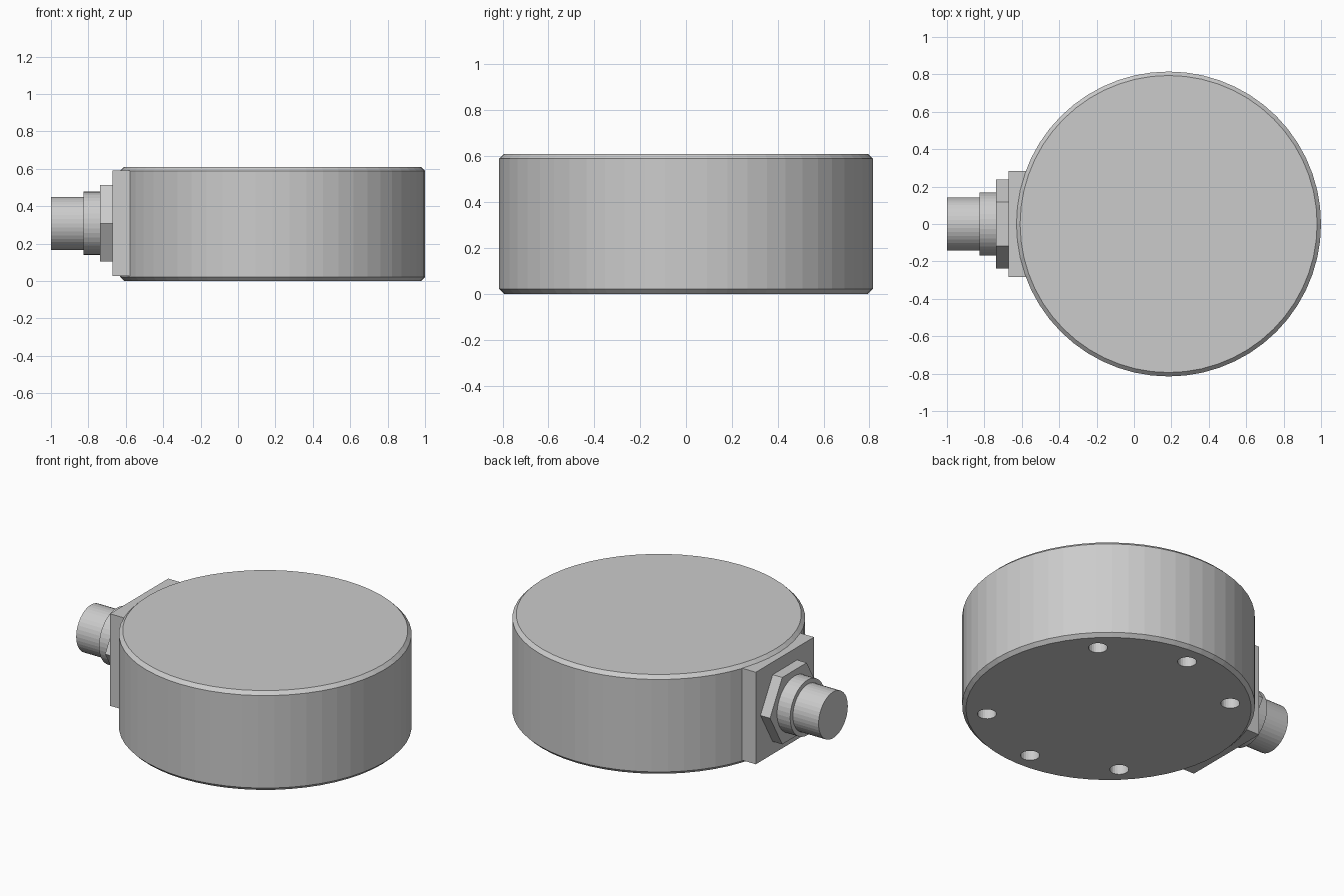
import bpy, bmesh, math
from mathutils import Matrix, Vector

if "Cube" in bpy.data.objects:
    bpy.data.objects.remove(bpy.data.objects["Cube"])

CX, R, H = 0.185, 0.815, 0.61      # body centre, radius, height
AXIS_Z = 0.308                     # connector axis height


def make_object(name, bm):
    bmesh.ops.recalc_face_normals(bm, faces=bm.faces)
    mesh = bpy.data.meshes.new(name)
    bm.to_mesh(mesh)
    bm.free()
    ob = bpy.data.objects.new(name, mesh)
    bpy.context.collection.objects.link(ob)
    return ob


def rod_x(name, x0, x1, radius, sides):
    """Cylinder or prism along x, with a corner pointing to +-y."""
    bm = bmesh.new()
    m = (Matrix.Translation(((x0 + x1) / 2, 0, AXIS_Z))
         @ Matrix.Rotation(math.pi / 2, 4, 'X') @ Matrix.Rotation(math.pi / 2, 4, 'Y'))
    ends = []
    for x in (x0, x1):
        ends.append([bm.verts.new((x, radius * math.cos(2 * math.pi * i / sides),
                                   AXIS_Z + radius * math.sin(2 * math.pi * i / sides)))
                     for i in range(sides)])
    for ring in ends:
        bm.faces.new(ring)
    for i in range(sides):
        j = (i + 1) % sides
        bm.faces.new((ends[0][i], ends[0][j], ends[1][j], ends[1][i]))
    return make_object(name, bm)


# Round housing: chamfered profile stacked as rings
N, C = 56, 0.021
bm = bmesh.new()
rings = []
for r, z in ((R - C, 0), (R, C), (R, H - C), (R - C, H)):
    rings.append([bm.verts.new((CX + r * math.cos(2 * math.pi * i / N),
                                r * math.sin(2 * math.pi * i / N), z)) for i in range(N)])
for lo, hi in zip(rings, rings[1:]):
    for i in range(N):
        j = (i + 1) % N
        bm.faces.new((lo[i], lo[j], hi[j], hi[i]))
bm.faces.new(rings[0])
bm.faces.new(rings[-1])
body = make_object("round_housing", bm)

# Six blind mounting holes in the underside
bm = bmesh.new()
for deg in (45, 90, 135, 225, 270, 315):
    a = math.radians(deg)
    bmesh.ops.create_cone(bm, cap_ends=True, segments=24, radius1=0.053, radius2=0.053, depth=0.4,
                          matrix=Matrix.Translation((CX + 0.68 * math.cos(a), 0.68 * math.sin(a), 0)))
cutter = make_object("hole_cutter", bm)
cutter.hide_render = True
cutter.hide_set(True)
mod = body.modifiers.new("mounting_holes", 'BOOLEAN')
mod.operation = 'DIFFERENCE'
mod.solver = 'EXACT'
mod.object = cutter

# Square pad joining the connector to the housing
bm = bmesh.new()
bmesh.ops.create_cube(bm, size=1)
bmesh.ops.scale(bm, vec=Vector((0.13, 0.565, 0.565)), verts=bm.verts)
bmesh.ops.translate(bm, vec=Vector((-0.607, 0, AXIS_Z)), verts=bm.verts)
make_object("connector_pad", bm)

# Connector: hex nut, collar and plug
rod_x("hex_nut", -0.737, -0.665, 0.237, 6)
rod_x("connector_collar", -0.826, -0.73, 0.169, 40)
rod_x("connector_plug", -1.0, -0.82, 0.142, 40)
